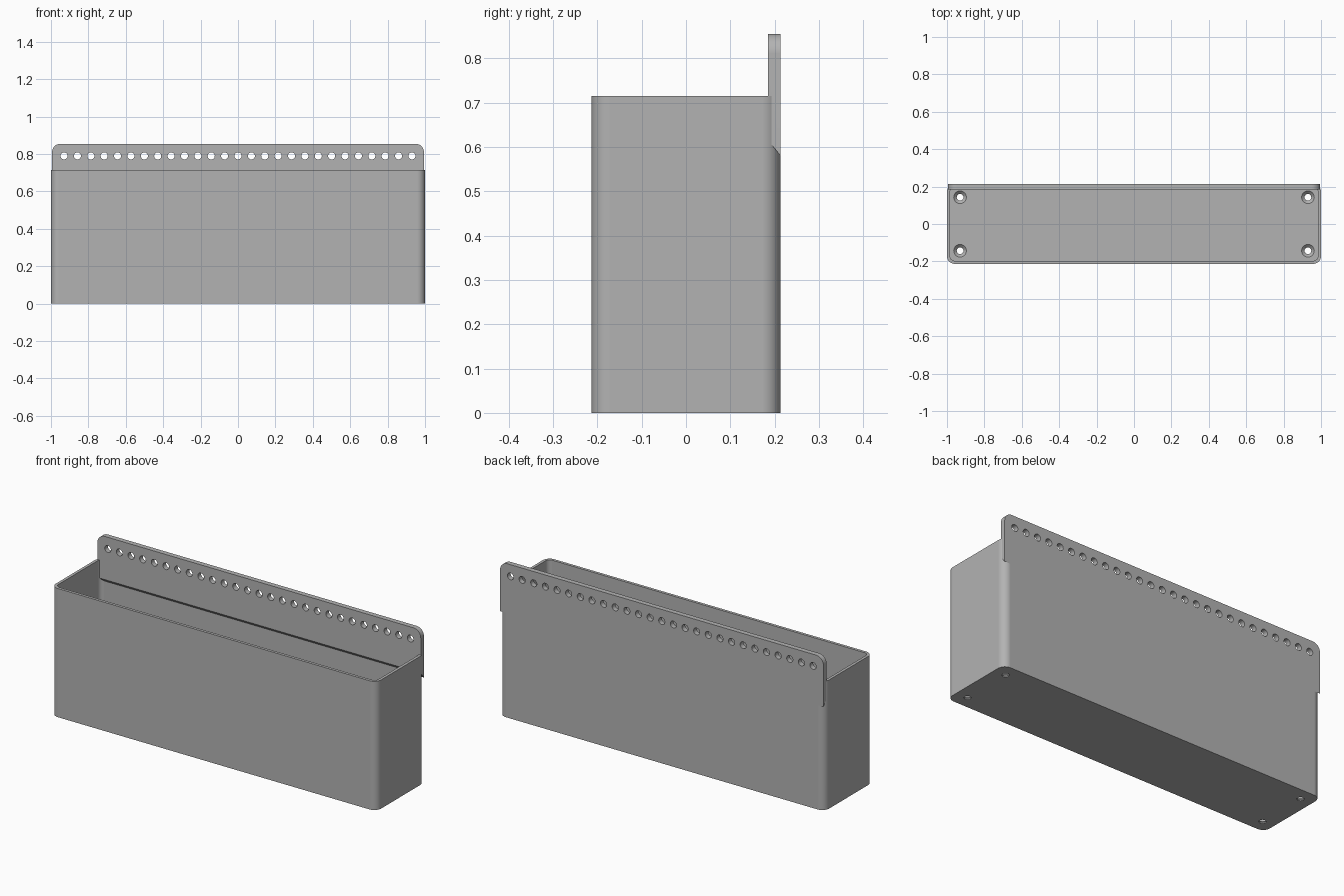
import bpy, bmesh, math
from mathutils import Matrix, Vector

cube = bpy.data.objects.get("Cube")
if cube:
    bpy.data.objects.remove(cube, do_unlink=True)

W, D, H = 1.0, 0.213, 0.715      # half width, half depth, box height
WALL, FLOOR, R = 0.016, 0.022, 0.042
PLATE_Y, PLATE_TOP, PLATE_W = 0.185, 0.855, 0.994

grey = bpy.data.materials.new("plain grey")
grey.use_nodes = True
colour = (0.45, 0.45, 0.45, 1)
grey.diffuse_color = colour
grey.node_tree.nodes["Principled BSDF"].inputs["Base Color"].default_value = colour


def make_object(name, bm):
    bmesh.ops.recalc_face_normals(bm, faces=bm.faces)
    mesh = bpy.data.meshes.new(name)
    bm.to_mesh(mesh)
    bm.free()
    mesh.materials.append(grey)
    obj = bpy.data.objects.new(name, mesh)
    bpy.context.collection.objects.link(obj)
    return obj


def rounded_box(name, hx, hy, z0, z1, radius):
    """Upright box with rounded vertical corners."""
    bm = bmesh.new()
    ring = []
    for k, (sx, sy) in enumerate([(1, 1), (-1, 1), (-1, -1), (1, -1)]):
        for i in range(11):
            a = math.pi / 2 * (k + i / 10)
            ring.append(bm.verts.new((sx * (hx - radius) + radius * math.cos(a),
                                      sy * (hy - radius) + radius * math.sin(a), z0)))
    face = bm.faces.new(ring)
    out = bmesh.ops.extrude_face_region(bm, geom=[face])
    top = [v for v in out["geom"] if isinstance(v, bmesh.types.BMVert)]
    bmesh.ops.translate(bm, vec=(0, 0, z1 - z0), verts=top)
    return make_object(name, bm)


def cone(bm, r1, r2, depth, matrix):
    bmesh.ops.create_cone(bm, cap_ends=True, segments=24, radius1=r1, radius2=r2,
                          depth=depth, matrix=matrix)


def combine(target, other, operation):
    """Apply a boolean and discard the helper."""
    mod = target.modifiers.new("cut", "BOOLEAN")
    mod.operation, mod.solver, mod.object = operation, "EXACT", other
    bpy.context.view_layer.objects.active = target
    bpy.ops.object.modifier_apply(modifier=mod.name)
    bpy.data.objects.remove(other, do_unlink=True)


# Hollow box
planter = rounded_box("planter_box", W, D, 0, H, R)
combine(planter, rounded_box("cavity", W - WALL, D - WALL, FLOOR, 1, R - WALL), "DIFFERENCE")

# Back hanging plate with sloped lower edge and rounded top corners
bm = bmesh.new()
profile = [(PLATE_Y, 0.615), (PLATE_Y, PLATE_TOP), (D, PLATE_TOP), (D, 0.58)]
face = bm.faces.new([bm.verts.new((-PLATE_W, y, z)) for y, z in profile])
out = bmesh.ops.extrude_face_region(bm, geom=[face])
bmesh.ops.translate(bm, vec=(2 * PLATE_W, 0, 0),
                    verts=[v for v in out["geom"] if isinstance(v, bmesh.types.BMVert)])
corners = [e for e in bm.edges
           if all(v.co.z > 0.8 for v in e.verts)
           and abs(e.verts[0].co.x - e.verts[1].co.x) < 0.01]
bmesh.ops.bevel(bm, geom=corners, offset=0.045, segments=8, profile=0.5, affect="EDGES")
combine(planter, make_object("plate", bm), "UNION")

# Row of holes through the plate
bm = bmesh.new()
for i in range(27):
    x = -0.93 + 1.86 * i / 26
    cone(bm, 0.019, 0.019, 0.2,
         Matrix.Translation((x, 0.2, 0.79)) @ Matrix.Rotation(math.pi / 2, 4, "X"))
combine(planter, make_object("plate_holes", bm), "DIFFERENCE")

# Countersunk screw holes in the floor
for r1, r2, z, depth in [(0.018, 0.018, 0.01, 0.1), (0.016, 0.036, FLOOR - 0.008, 0.02)]:
    bm = bmesh.new()
    for sx in (-1, 1):
        for sy in (-1, 1):
            cone(bm, r1, r2, depth, Matrix.Translation((sx * 0.93, sy * 0.143, z)))
    combine(planter, make_object("floor_holes", bm), "DIFFERENCE")

# Smooth rounded corners, sharp edges
bpy.ops.object.select_all(action="DESELECT")
planter.select_set(True)
bpy.context.view_layer.objects.active = planter
bpy.ops.object.shade_smooth_by_angle(angle=math.radians(30))
normals = planter.modifiers.new("even_normals", "WEIGHTED_NORMAL")
normals.keep_sharp = True
